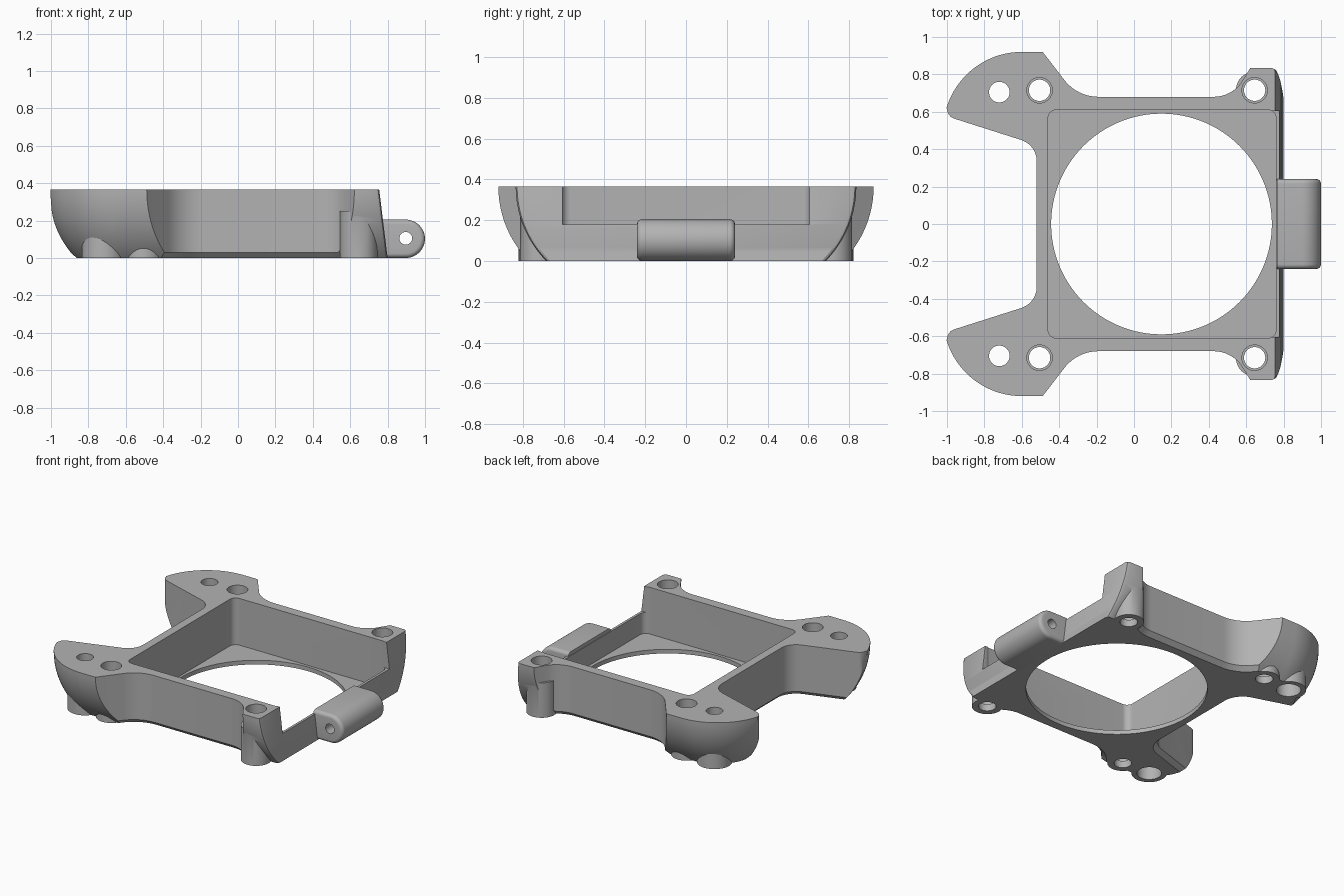
import bpy, bmesh, math
from mathutils import Vector

if "Cube" in bpy.data.objects:
    bpy.data.objects.remove(bpy.data.objects["Cube"], do_unlink=True)

TOP = 0.365      # height of the frame
CURVE = 0.52     # radius of the curved flanks

grey = bpy.data.materials.new("plain grey")
grey.use_nodes = True
grey.diffuse_color = (0.45, 0.45, 0.45, 1)
grey.node_tree.nodes["Principled BSDF"].inputs["Base Color"].default_value = (0.45, 0.45, 0.45, 1)


def loft(name, loops):
    """Solid through closed loops that have equal point counts."""
    bm = bmesh.new()
    rings = [[bm.verts.new(p) for p in loop] for loop in loops]
    n = len(rings[0])
    bm.faces.new(rings[0][::-1])
    bm.faces.new(rings[-1])
    for a, b in zip(rings, rings[1:]):
        for i in range(n):
            j = (i + 1) % n
            bm.faces.new((a[i], a[j], b[j], b[i]))
    bmesh.ops.recalc_face_normals(bm, faces=bm.faces)
    mesh = bpy.data.meshes.new(name)
    bm.to_mesh(mesh)
    bm.free()
    mesh.materials.append(grey)
    ob = bpy.data.objects.new(name, mesh)
    bpy.context.collection.objects.link(ob)
    return ob


def arc(cx, cy, r, start, end, steps):
    angles = [math.radians(start + (end - start) * i / steps) for i in range(steps + 1)]
    return [(cx + r * math.cos(a), cy + r * math.sin(a)) for a in angles]


def level(points, z):
    return [(x, y, z) for x, y in points]


def mirrored(points):
    return points + [(x, -y) for x, y in reversed(points)]


def cylinder(name, x, y, r, z0, z1, steps=48):
    ring = arc(x, y, r, 0, 360, steps)[:-1]
    return loft(name, [level(ring, z0), level(ring, z1)])


def rounded_box(name, x0, x1, y, r, z0, z1):
    half = arc(x1 - r, y - r, r, 0, 90, 8) + arc(x0 + r, y - r, r, 90, 180, 8)
    return loft(name, [level(mirrored(half), z) for z in (z0, z1)])


def combine(target, tool, operation):
    mod = target.modifiers.new("combine", 'BOOLEAN')
    mod.operation, mod.solver, mod.object = operation, 'EXACT', tool
    bpy.context.view_layer.objects.active = target
    bpy.ops.object.modifier_apply(modifier=mod.name)
    bpy.data.objects.remove(tool, do_unlink=True)


def inset(points, d):
    """Move a counter-clockwise outline inwards by d."""
    out = []
    for i, p in enumerate(points):
        a, b, c = Vector(points[i - 1]), Vector(p), Vector(points[(i + 1) % len(points)])
        u, v = (b - a).normalized(), (c - b).normalized()
        m = Vector((-u.y - v.y, u.x + v.x)).normalized()
        out.append(tuple(b + m * d / max(0.4, m.dot(Vector((-u.y, u.x))))))
    return out


# Plan outline of one half, from the hinge side round to the ear side
half = [(0.9, 0.9), (0.663, 0.9)]
half += arc(0.425, 0.865, 0.185, -40, -90, 10)
half += arc(-0.19, 0.91, 0.23, -90, -143, 10)
half += [(-0.565, 1.02), (-1.1, 1.02), (-1.06, 0.69), (-1.0, 0.615), (-0.995, 0.592), (-0.98, 0.573), (-0.96, 0.563)]
half += arc(-0.64, 0.335, 0.12, 72, 0, 12)
plan = mirrored(half)
frame = loft("frame", [level(inset(plan, 0.03), 0), level(plan, 0.03), level(plan, TOP)])

# Envelope that gives the ears and corners their curved flanks
loops = []
STEPS = 16
for i in range(STEPS + 1):
    z = TOP * i / STEPS
    d = CURVE - math.sqrt(CURVE ** 2 - (TOP - z) ** 2)
    right = 0.755 + 0.045 * (1 - z / TOP)
    side = [(right, 0.815 - d), (right - 0.006, 0.828 - d), (right - 0.02, 0.835 - d),
            (0.6, 0.835 - d), (0.5, 0.84 - d), (-0.38, 0.92 - d)]
    side += arc(-0.6, 0.5, 0.42 - d, 90, 180, 32)
    loops.append(level(mirrored(side), z))
combine(frame, loft("envelope", loops), 'INTERSECT')

# Screw posts and ear bosses below the curved flanks
HOLES = [(x, s * 0.715) for x in (-0.505, 0.645) for s in (1, -1)]
EAR_HOLES = [(-0.72, s * 0.705) for s in (1, -1)]
for x, y in HOLES:
    combine(frame, cylinder("post", x, y, 0.1, 0, 0.25), 'UNION')
for x, y in EAR_HOLES:
    combine(frame, cylinder("boss", x, y, 0.115, 0, 0.2), 'UNION')

# Square pocket, round opening and lowered hinge-side wall
combine(frame, rounded_box("pocket", -0.46, 0.76, 0.61, 0.045, 0.03, 0.5), 'DIFFERENCE')
combine(frame, cylinder("opening", 0.147, 0, 0.59, -0.1, 0.2, 128), 'DIFFERENCE')
gap = [(0.7, -0.605), (0.9, -0.605), (0.9, 0.605), (0.7, 0.605)]
combine(frame, loft("wall_gap", [level(gap, 0.18), level(gap, 0.5)]), 'DIFFERENCE')

# Stepped holes
for x, y in HOLES:
    combine(frame, cylinder("screw_hole", x, y, 0.057, -0.1, 0.5), 'DIFFERENCE')
    combine(frame, cylinder("wide_hole", x, y, 0.068, 0.05, 0.5), 'DIFFERENCE')
for x, y in EAR_HOLES:
    combine(frame, cylinder("ear_hole", x, y, 0.055, -0.1, 0.5), 'DIFFERENCE')
    combine(frame, cylinder("ear_recess", x, y, 0.08, -0.1, 0.22), 'DIFFERENCE')

# Hinge barrel with softened ends and a pin hole
def hinge_loop(y, d):
    pts = [(0.765, 0.205 - d), (0.765, d)] + arc(0.897, 0.1025, 0.1025 - d, -90, 90, 24)
    return [(x, y, z) for x, z in pts]

ends = [(0.24 - 0.025 * (1 - math.cos(a)), 0.025 * (1 - math.sin(a)))
        for a in [math.pi / 2 * i / 6 for i in range(7)]]
hinge = loft("hinge_barrel", [hinge_loop(-y, d) for y, d in ends] + [hinge_loop(y, d) for y, d in reversed(ends)])
pin = arc(0.897, 0.105, 0.034, 0, 360, 32)[:-1]
combine(hinge, loft("pin_hole", [[(x, y, z) for x, z in pin] for y in (-0.4, 0.4)]), 'DIFFERENCE')

# Smooth curved faces, keep edges crisp
for ob in (frame, hinge):
    bpy.ops.object.select_all(action='DESELECT')
    ob.select_set(True)
    bpy.context.view_layer.objects.active = ob
    bpy.ops.object.shade_smooth_by_angle(angle=math.radians(30))
